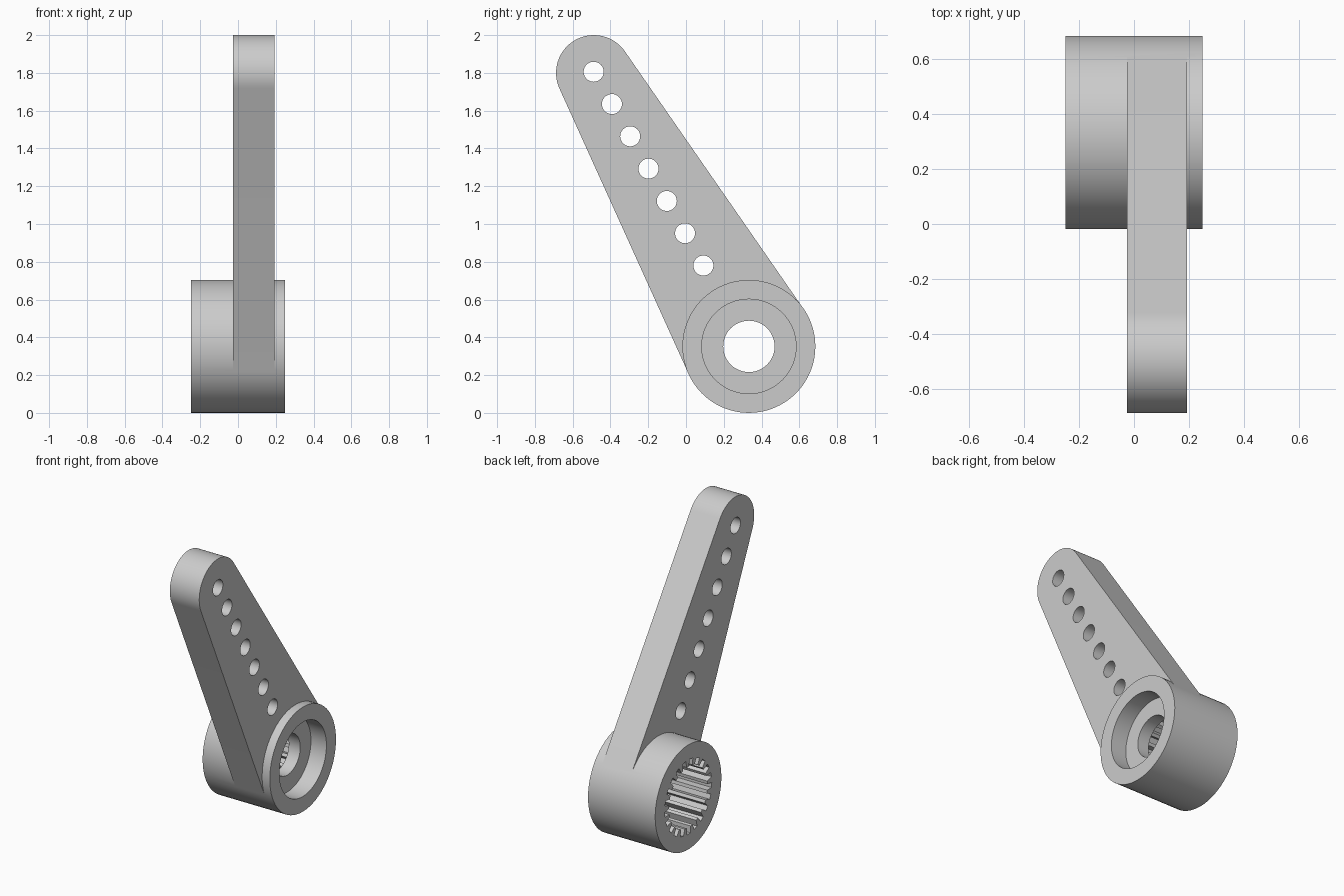
import bpy, bmesh
from math import sin, cos, pi, atan2, acos, hypot, radians

if "Cube" in bpy.data.objects:
    bpy.data.objects.remove(bpy.data.objects["Cube"])

HUB, HUB_R = (0.333, 0.352), 0.352
TIP, TIP_R = (-0.488, 1.80), 0.20
ARM_X = (-0.026, 0.193)
HOLES, HOLE_R = 7, 0.053
LAST_HOLE = (0.092, 0.78)
TEETH = 21


def arc(center, radius, start=0.0, sweep=2 * pi, steps=64, closed=True):
    count = steps if closed else steps + 1
    return [(center[0] + radius * cos(start + sweep * i / steps),
             center[1] + radius * sin(start + sweep * i / steps)) for i in range(count)]


def prism(name, profile, x0, x1):
    """Extrude a (y, z) outline along x."""
    bm = bmesh.new()
    face = bm.faces.new([bm.verts.new((x0, y, z)) for y, z in profile])
    out = bmesh.ops.extrude_face_region(bm, geom=[face])
    moved = [v for v in out["geom"] if isinstance(v, bmesh.types.BMVert)]
    bmesh.ops.translate(bm, verts=moved, vec=(x1 - x0, 0, 0))
    bmesh.ops.recalc_face_normals(bm, faces=bm.faces)
    mesh = bpy.data.meshes.new(name)
    bm.to_mesh(mesh)
    bm.free()
    obj = bpy.data.objects.new(name, mesh)
    bpy.context.collection.objects.link(obj)
    return obj


def combine(target, tool, operation):
    """Apply a boolean and remove the tool."""
    mod = target.modifiers.new(operation, "BOOLEAN")
    mod.operation, mod.object, mod.solver = operation, tool, "EXACT"
    bpy.context.view_layer.objects.active = target
    bpy.ops.object.modifier_apply(modifier=mod.name)
    bpy.data.objects.remove(tool)


# Hub barrel
horn = prism("lever_arm_with_hub", arc(HUB, HUB_R), -0.25, 0.25)

# Tapered arm: two arcs joined by their common tangents
dy, dz = TIP[0] - HUB[0], TIP[1] - HUB[1]
root_r = HUB_R - 0.001
axis = atan2(dz, dy)
spread = acos((root_r - TIP_R) / hypot(dy, dz))
outline = arc(TIP, TIP_R, axis - spread, 2 * spread, 32, False)
outline += arc(HUB, root_r, axis + spread, 2 * (pi - spread), 48, False)
combine(horn, prism("arm", outline, *ARM_X), "UNION")

# Row of linkage holes
for i in range(HOLES):
    t = i / (HOLES - 1)
    center = [a + (b - a) * t for a, b in zip(LAST_HOLE, (-0.489, 1.806))]
    combine(horn, prism("hole_cutter", arc(center, HOLE_R, steps=32), -0.4, 0.4), "DIFFERENCE")

# Screw recess and through hole
combine(horn, prism("recess_cutter", arc(HUB, 0.25), 0.135, 0.4), "DIFFERENCE")
combine(horn, prism("screw_cutter", arc(HUB, 0.136, steps=48), -0.4, 0.4), "DIFFERENCE")

# Toothed socket
spline = []
for i in range(TEETH):
    for part, radius in ((0.0, 0.205), (0.35, 0.205), (0.45, 0.25), (0.9, 0.25)):
        angle = 2 * pi * (i + part) / TEETH
        spline.append((HUB[0] + radius * cos(angle), HUB[1] + radius * sin(angle)))
combine(horn, prism("socket_cutter", spline, -0.4, 0.05), "DIFFERENCE")

# Grey plastic
grey = bpy.data.materials.new("grey_plastic")
grey.use_nodes = True
colour = (0.6, 0.6, 0.6, 1)
grey.diffuse_color = colour
grey.node_tree.nodes["Principled BSDF"].inputs["Base Color"].default_value = colour
horn.data.materials.clear()
horn.data.materials.append(grey)

bpy.ops.object.select_all(action="DESELECT")
horn.select_set(True)
bpy.context.view_layer.objects.active = horn
bpy.ops.object.shade_smooth_by_angle(angle=radians(25))
